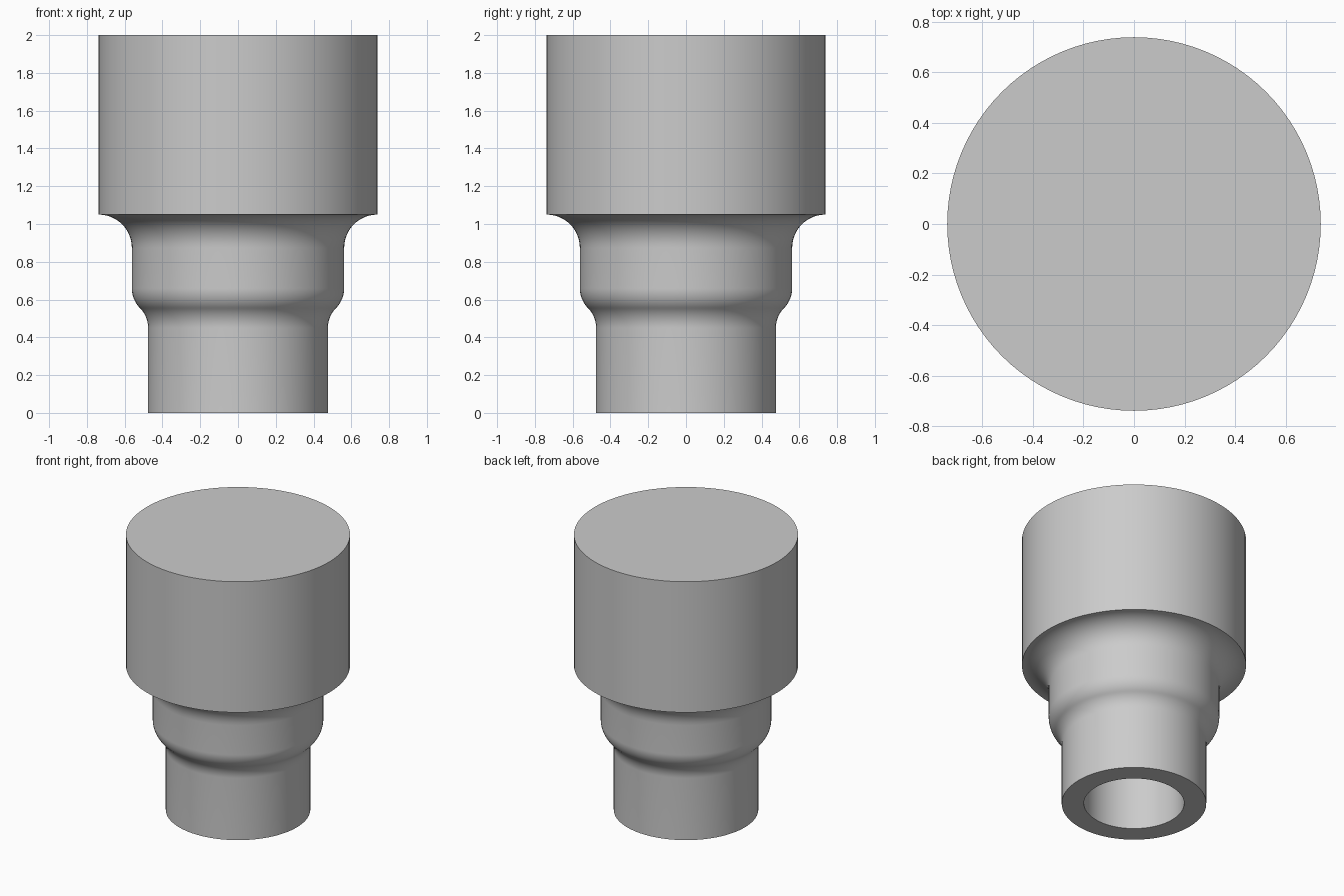
import bpy
import bmesh
from math import cos, sin, pi, radians

cube = bpy.data.objects.get("Cube")
if cube:
    bpy.data.objects.remove(cube, do_unlink=True)

grey = bpy.data.materials.new("plain grey")
grey.use_nodes = True
colour = (0.6, 0.6, 0.6, 1)
grey.diffuse_color = colour
grey.node_tree.nodes["Principled BSDF"].inputs["Base Color"].default_value = colour


def arc(cx, cz, r, start, end, steps=12):
    """Points (radius, height) along an arc, angles in degrees."""
    angles = [radians(start + (end - start) * i / steps) for i in range(steps + 1)]
    return [(cx + r * cos(a), cz + r * sin(a)) for a in angles]


def lathe(name, profile, segments=96):
    """Spin a (radius, height) profile around z."""
    bm = bmesh.new()
    verts = [bm.verts.new((r, 0, z)) for r, z in profile]
    edges = [bm.edges.new(pair) for pair in zip(verts, verts[1:])]
    bmesh.ops.spin(bm, geom=verts + edges, axis=(0, 0, 1), cent=(0, 0, 0),
                   angle=2 * pi, steps=segments, use_merge=True)
    bmesh.ops.remove_doubles(bm, verts=bm.verts, dist=1e-5)
    bmesh.ops.recalc_face_normals(bm, faces=bm.faces)
    mesh = bpy.data.meshes.new(name)
    bm.to_mesh(mesh)
    bm.free()
    obj = bpy.data.objects.new(name, mesh)
    bpy.context.collection.objects.link(obj)
    mesh.materials.append(grey)
    bpy.ops.object.select_all(action="DESELECT")
    obj.select_set(True)
    bpy.context.view_layer.objects.active = obj
    bpy.ops.object.shade_smooth_by_angle(angle=radians(35))
    return obj


head_r, neck_r, stem_r, bore_r = 0.738, 0.562, 0.476, 0.33
head_z, bore_top = 1.05, 1.05
fillet = head_r - neck_r
bend, turn = 0.15, 44.5   # radius and angle of the two shoulder arcs

# Blind bore and stem
profile = [(0, bore_top), (bore_r, bore_top), (bore_r, 0), (stem_r, 0)]
# S-shaped shoulder from stem to neck
profile += arc(stem_r + bend, 0.45, bend, 180, 180 - turn)
profile += arc(neck_r - bend, 0.66, bend, -turn, 0)
# Fillet under the head, then the head itself
profile += arc(head_r, head_z - fillet, fillet, 180, 90)
profile += [(head_r, 2), (0, 2)]

lathe("stepped_plug", profile)
